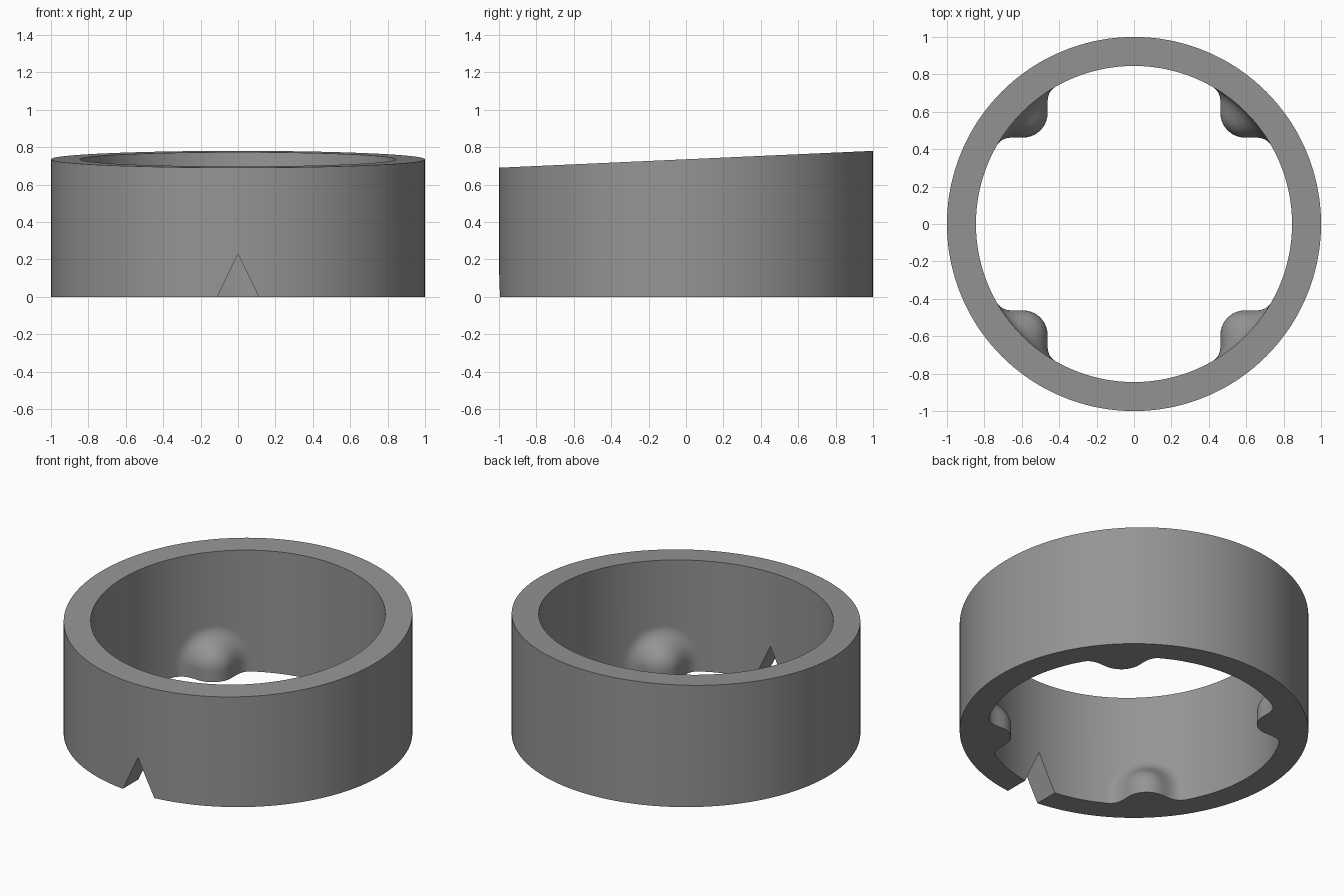
import bpy, bmesh, math
from mathutils import Vector

if "Cube" in bpy.data.objects:
    bpy.data.objects.remove(bpy.data.objects["Cube"])

R_OUT, R_IN = 1.0, 0.845          # ring radii
BUMP_R, FILLET = 0.132, 0.09      # lug radius and blend radius
BUMP_DIST, BUMP_Z = 0.84, 0.07    # lug centre distance and dome start height
N, ROWS, BLEND_TOP = 360, 24, 0.31

grey = bpy.data.materials.new("plain grey")
grey.diffuse_color = (0.30, 0.30, 0.30, 1)
grey.use_nodes = True
grey.node_tree.nodes["Principled BSDF"].inputs["Base Color"].default_value = grey.diffuse_color


def top_z(y):
    return 0.735 + 0.045 * y


def gap(rho, delta, z):
    """Signed distance to the wall joined to a domed lug with a rounded fillet."""
    wall = R_IN - rho
    lug = Vector((rho * math.cos(delta) - BUMP_DIST, rho * math.sin(delta),
                  max(0, z - BUMP_Z))).length - BUMP_R
    blend = math.hypot(max(FILLET - wall, 0), max(FILLET - lug, 0))
    return max(FILLET, min(wall, lug)) - blend


def inner_radius(angle, z):
    # angle measured from the nearest of the four diagonal lugs
    delta = angle % (math.pi / 2) - math.pi / 4
    if abs(delta) > 0.3 or z >= BLEND_TOP:
        return R_IN
    low, high = 0.5, R_IN
    for _ in range(22):
        mid = (low + high) / 2
        if gap(mid, delta, z) > 0:
            low = mid
        else:
            high = mid
    return low


# Ring body: slanted rim, plain outer wall, inner wall with four lugs
bm = bmesh.new()
levels = [BLEND_TOP * i / ROWS for i in range(ROWS + 1)]
columns = []
for i in range(N):
    a = 2 * math.pi * i / N
    c, s = math.cos(a), math.sin(a)
    section = [(R_OUT, top_z(R_OUT * s)), (R_OUT, 0)]
    section += [(inner_radius(a, z), z) for z in levels]
    section.append((R_IN, top_z(R_IN * s)))
    columns.append([bm.verts.new((r * c, r * s, z)) for r, z in section])
for i in range(N):
    p, q = columns[i], columns[(i + 1) % N]
    for j in range(len(p)):
        k = (j + 1) % len(p)
        bm.faces.new((p[j], p[k], q[k], q[j]))
bmesh.ops.recalc_face_normals(bm, faces=bm.faces)
mesh = bpy.data.meshes.new("ring_body")
bm.to_mesh(mesh)
bm.free()
ring = bpy.data.objects.new("ring_body", mesh)
mesh.materials.append(grey)
bpy.context.collection.objects.link(ring)

# Cutter for the V notch at the front of the lower edge
bm = bmesh.new()
tri = [(-0.1583, -0.1), (0.1583, -0.1), (0, 0.23)]
ends = [[bm.verts.new((x, y, z)) for x, z in tri] for y in (-1.2, -0.6)]
bm.faces.new(ends[0])
bm.faces.new(ends[1][::-1])
for j in range(3):
    k = (j + 1) % 3
    bm.faces.new((ends[0][j], ends[1][j], ends[1][k], ends[0][k]))
bmesh.ops.recalc_face_normals(bm, faces=bm.faces)
cut_mesh = bpy.data.meshes.new("notch_cutter")
bm.to_mesh(cut_mesh)
bm.free()
cut_mesh.materials.append(grey)
cutter = bpy.data.objects.new("notch_cutter", cut_mesh)
bpy.context.collection.objects.link(cutter)
cutter.hide_render = True
cutter.hide_set(True)

mod = ring.modifiers.new("notch", 'BOOLEAN')
mod.operation = 'DIFFERENCE'
mod.solver = 'EXACT'
mod.object = cutter
bpy.context.view_layer.objects.active = ring
ring.select_set(True)
bpy.ops.object.modifier_apply(modifier=mod.name)
bpy.data.objects.remove(cutter)
bpy.ops.object.shade_smooth_by_angle(angle=math.radians(30))
